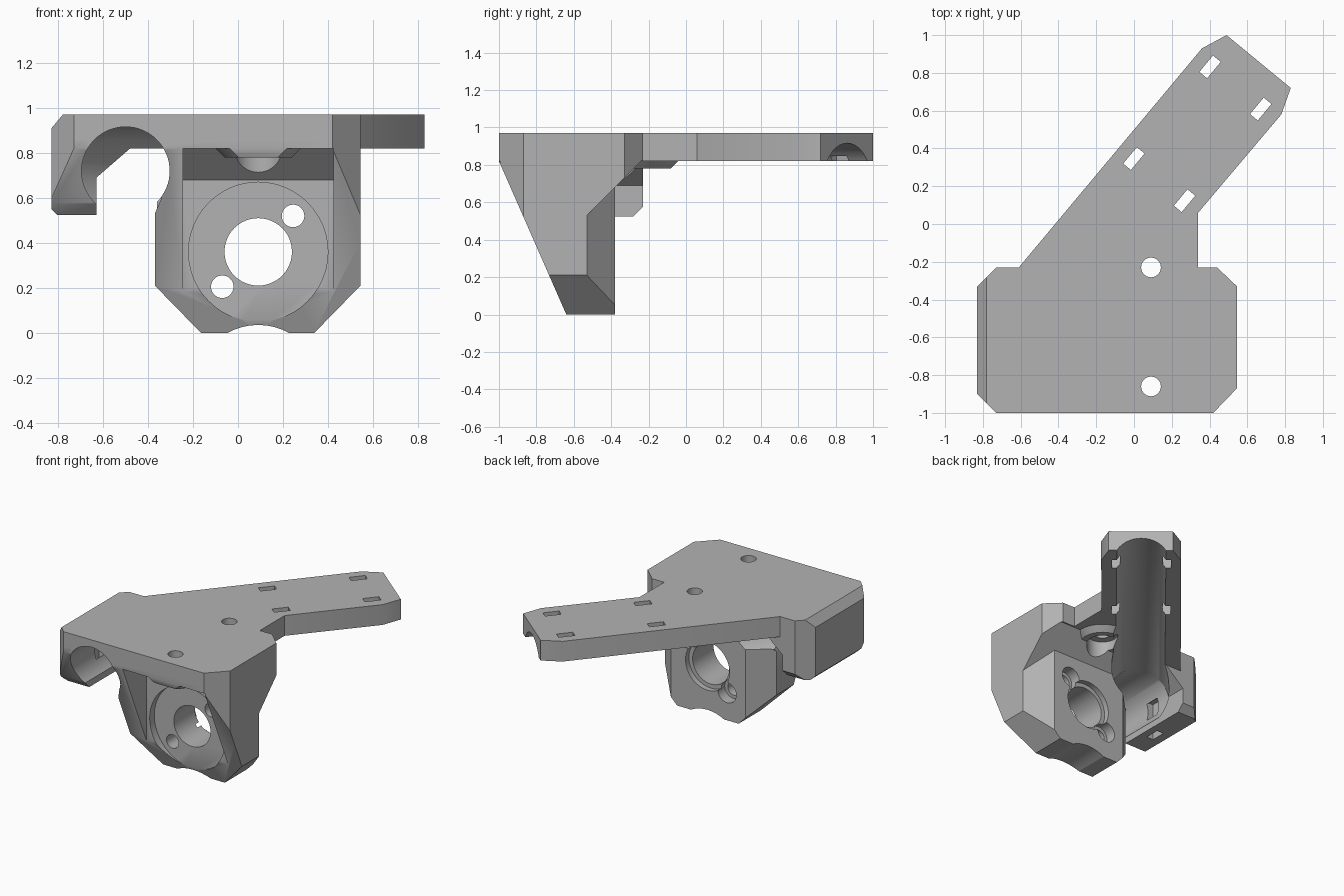
import bpy, bmesh, math
from mathutils import Vector, Matrix

cube = bpy.data.objects.get("Cube")
if cube:
    bpy.data.objects.remove(cube, do_unlink=True)

grey = bpy.data.materials.new("mid_grey")
grey.use_nodes = True
colour = (0.45, 0.45, 0.45, 1)
grey.diffuse_color = colour
grey.node_tree.nodes["Principled BSDF"].inputs["Base Color"].default_value = colour


def finish(bm, name):
    bmesh.ops.recalc_face_normals(bm, faces=bm.faces)
    mesh = bpy.data.meshes.new(name)
    bm.to_mesh(mesh)
    bm.free()
    mesh.materials.append(grey)
    ob = bpy.data.objects.new(name, mesh)
    bpy.context.collection.objects.link(ob)
    return ob


def loft(name, rings):
    """Closed solid through rings of equal point count."""
    bm = bmesh.new()
    loops = [[bm.verts.new(p) for p in ring] for ring in rings]
    n = len(loops[0])
    for a, b in zip(loops, loops[1:]):
        for i in range(n):
            bm.faces.new((a[i], a[(i + 1) % n], b[(i + 1) % n], b[i]))
    bm.faces.new(loops[0])
    bm.faces.new(loops[-1])
    return finish(bm, name)


def prism(name, axis, pts, lo, hi):
    """Extrude a 2D outline along x, y or z."""
    place = {"x": lambda a, b, h: (h, a, b),
             "y": lambda a, b, h: (a, h, b),
             "z": lambda a, b, h: (a, b, h)}[axis]
    return loft(name, [[place(a, b, h) for a, b in pts] for h in (lo, hi)])


def circle(a, b, r, n=48):
    return [(a + r * math.cos(math.tau * i / n), b + r * math.sin(math.tau * i / n))
            for i in range(n)]


def rod(name, axis, a, b, r, lo, hi):
    return prism(name, axis, circle(a, b, r), lo, hi)


def combine(ob, other, operation):
    """Apply an exact boolean and discard the helper."""
    mod = ob.modifiers.new("bool", "BOOLEAN")
    mod.operation, mod.solver, mod.object = operation, "EXACT", other
    bpy.context.view_layer.update()
    graph = bpy.context.evaluated_depsgraph_get()
    mesh = bpy.data.meshes.new_from_object(ob.evaluated_get(graph))
    ob.modifiers.clear()
    ob.data = mesh
    bpy.data.objects.remove(other, do_unlink=True)


def cut(other):
    combine(body, other, "DIFFERENCE")


def add(other):
    combine(body, other, "UNION")


BOTTOM, TOP = 0.82, 0.97
CX, CZ = 0.09, 0.36             # motor bore centre
outline = [(-0.83, -0.33), (-0.73, -0.23), (-0.61, -0.23), (0.36, 0.93), (0.49, 1.0),
           (0.83, 0.72), (0.78, 0.58), (0.34, 0.06), (0.34, -0.23), (0.44, -0.23),
           (0.545, -0.33), (0.545, -0.87), (0.42, -1), (-0.73, -1), (-0.83, -0.9)]

# top plate with arm
body = prism("mount_bracket", "z", outline, BOTTOM, TOP)

# hook beside the block, trimmed to the plate outline and chamfered ends
hook = prism("hook", "y", [(-0.83, 0.88), (-0.83, 0.55), (-0.805, 0.525), (-0.63, 0.525),
                           (-0.63, 0.69), (-0.48, 0.82), (-0.48, 0.88)], -1.1, -0.1)
combine(hook, prism("trim", "x", [(-1, 0.9), (-1, 0.82), (-0.89, 0.575), (-0.84, 0.525),
                                  (-0.28, 0.525), (-0.23, 0.575), (-0.23, 0.9)], -1, 0),
        "INTERSECT")
combine(hook, prism("trim", "z", outline, 0.3, 1.2), "INTERSECT")
add(hook)

# hanging block with chamfered back edges and bottom corners
block = prism("block", "y", [(-0.165, 0), (0.34, 0), (0.545, 0.21), (0.545, 0.86),
                             (-0.34, 0.86), (-0.34, 0.6), (-0.37, 0.53), (-0.37, 0.21)],
              -1.0, -0.38)
combine(block, prism("trim", "z", [(-0.5, -1), (0.42, -1), (0.545, -0.87), (0.545, -0.53),
                                   (0.39, -0.38), (-0.22, -0.38), (-0.37, -0.53),
                                   (-0.5, -0.53)], -0.2, 1.2), "INTERSECT")
add(block)

# sloping gusset behind the block
gusset = prism("gusset", "x", [(-0.8, 0.86), (-0.8, 0.53), (-0.53, 0.53), (-0.24, 0.82),
                               (-0.24, 0.86)], -0.36, 0.545)
combine(gusset, prism("trim", "z", outline, 0.3, 1.2), "INTERSECT")
add(gusset)

# front pocket and round motor seat
cut(prism("pocket", "x", [(-1.2, -0.1), (-0.72, -0.1), (-0.72, 0.68), (-0.86, 0.82),
                          (-1.2, 0.82)], -0.245, 0.425))
cut(rod("seat", "y", CX, CZ, 0.31, -1.2, -0.665))

# screw bosses under the plate
screws = (-0.86, -0.23)
for y in screws:
    add(loft("boss", [[(a, b, z) for a, b in circle(CX, y, r)]
                      for z, r in ((0.78, 0.15), (0.82, 0.19), (0.86, 0.19))]))

# slanted front
cut(prism("front_slope", "x", [(-1, 0.82), (-0.596, -0.1), (-1.4, -0.1), (-1.4, 0.82)], -2, 2))
cut(prism("boss_trim", "x", [(-1, 0.7), (-1, 1.2), (-1.4, 1.2), (-1.4, 0.7)], -2, 2))

# screw holes with counterbores
for y in screws:
    cut(rod("screw_hole", "z", CX, y, 0.052, 0.5, 1.2))
    cut(rod("counterbore", "z", CX, y, 0.106, 0.5, 0.85))

# bore and bolt holes, stepped at the back
for x, z, r, wide, depth in ((CX, CZ, 0.15, 0.18, 0.04), (0.245, 0.52, 0.05, 0.075, 0.08),
                             (-0.07, 0.205, 0.05, 0.075, 0.08)):
    cut(rod("bore", "y", x, z, r, -1.2, 0))
    cut(rod("bore_step", "y", x, z, wide, -0.38 - depth, 0))

# shallow arch in the bottom edge
cut(rod("arch", "y", CX, -0.243, 0.278, -1.2, 0))

# tube channel: straight past the block, then mitred along the arm
along = Vector((0.64, 0.77, 0)).normalized()
across = Vector((along.y, -along.x, 0))
bend = Vector((-0.5, -0.53, 0.72))
right = Vector((1, 0, 0))
mitre = (right + across).normalized()
mitre /= mitre.dot(right)
up = Vector((0, 0, 1))
stations = ((bend - Vector((0, 0.7, 0)), right), (bend, mitre), (bend + along * 2.2, across))
cut(loft("channel", [[c + side * a + up * b for a, b in circle(0, 0, 0.196, 64)]
                     for c, side in stations]))

# tie slots along the arm
arm_turn = Matrix.Rotation(math.atan2(along.y, along.x), 4, "Z")
for distance in (0.266, 0.897):
    for offset in (-0.222, 0.127):
        bm = bmesh.new()
        bmesh.ops.create_cube(bm, size=1)
        spot = along * distance + across * offset + up * 0.9
        bm.transform(Matrix.Translation(spot) @ arm_turn @ Matrix.Diagonal((0.113, 0.053, 0.6, 1)))
        cut(finish(bm, "tie_slot"))

# tie slot through the hook
cut(prism("hook_slot", "y", [(-0.74, 0.4), (-0.685, 0.4), (-0.685, 0.8), (-0.74, 0.8)],
          -0.68, -0.57))

# chamfer on the hook's top edge
cut(prism("edge_chamfer", "y", [(-0.84, 0.898), (-0.768, 0.984), (-0.9, 0.984)], -1.2, 0))

# smooth round walls, crisp edges
for ob in bpy.context.selected_objects:
    ob.select_set(False)
body.select_set(True)
bpy.context.view_layer.objects.active = body
bpy.ops.object.shade_smooth_by_angle(angle=math.radians(25))
